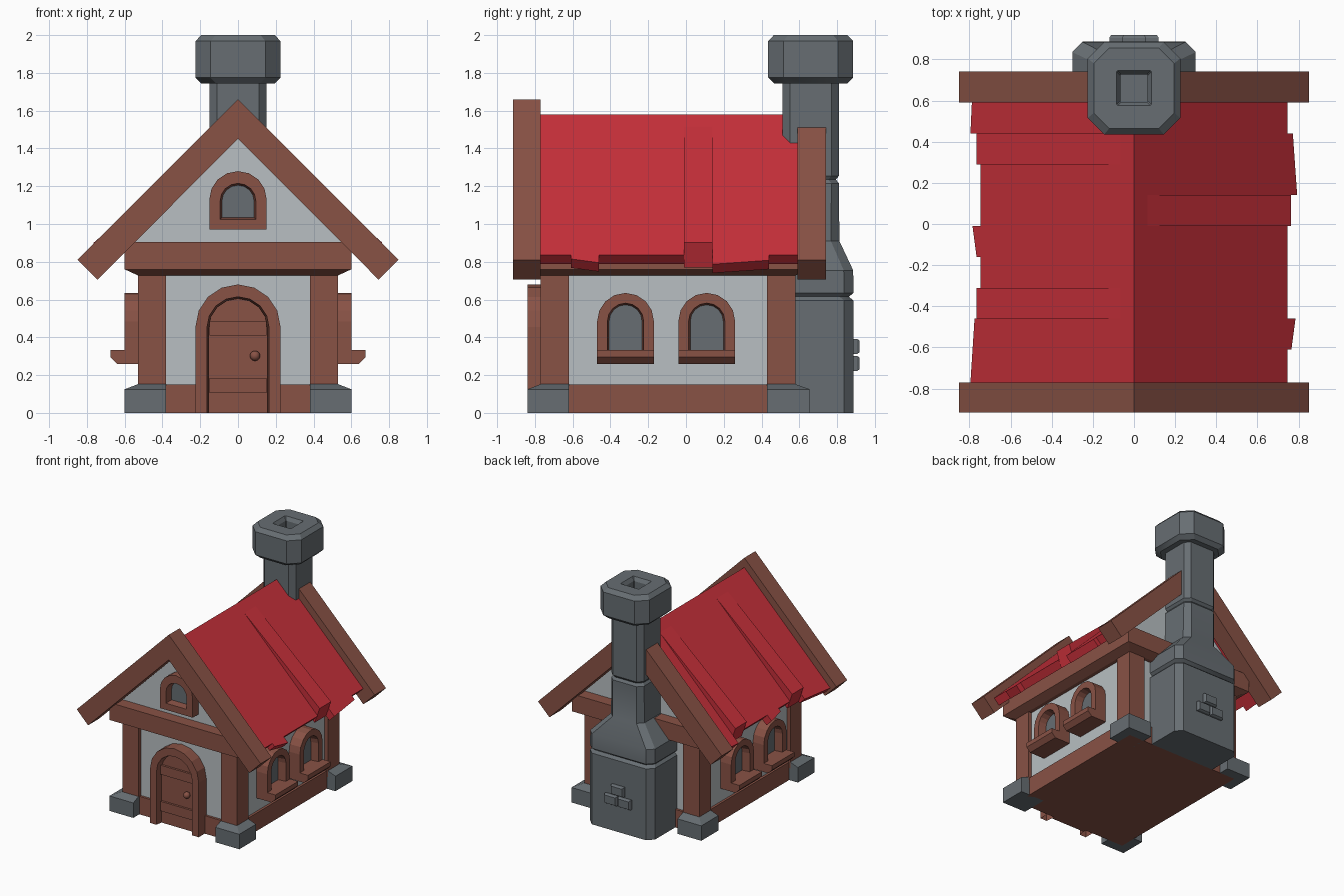
import bpy, bmesh, math

if "Cube" in bpy.data.objects:
    bpy.data.objects.remove(bpy.data.objects["Cube"])


def material(name, rgb):
    m = bpy.data.materials.new(name)
    m.diffuse_color = (*rgb, 1)
    m.use_nodes = True
    m.node_tree.nodes["Principled BSDF"].inputs["Base Color"].default_value = m.diffuse_color
    return m


WOOD = material("brown wood", (0.25, 0.085, 0.06))
STONE = material("grey stone", (0.135, 0.155, 0.17))
WALL = material("pale plaster", (0.48, 0.52, 0.54))
RED = material("red roof", (0.57, 0.029, 0.042))


def loft(name, rings, mat, closed=True, caps=True, torus=False):
    """Skin a list of equal-length point rings."""
    bm = bmesh.new()
    vs = [[bm.verts.new(p) for p in r] for r in rings]
    n = len(vs[0])
    pairs = list(zip(vs, vs[1:])) + ([(vs[-1], vs[0])] if torus else [])
    for a, b in pairs:
        for i in range(n if closed else n - 1):
            j = (i + 1) % n
            bm.faces.new((a[i], a[j], b[j], b[i]))
    if caps:
        bm.faces.new(vs[0])
        bm.faces.new(vs[-1])
    bmesh.ops.recalc_face_normals(bm, faces=bm.faces)
    me = bpy.data.meshes.new(name)
    bm.to_mesh(me)
    bm.free()
    me.materials.append(mat)
    ob = bpy.data.objects.new(name, me)
    bpy.context.collection.objects.link(ob)
    return ob


def rect(x0, x1, y0, y1, z):
    return [(x0, y0, z), (x1, y0, z), (x1, y1, z), (x0, y1, z)]


def box(name, x0, x1, y0, y1, z0, z1, mat):
    return loft(name, [rect(x0, x1, y0, y1, z0), rect(x0, x1, y0, y1, z1)], mat)


def prism(name, pts, y0, y1, mat):
    return loft(name, [[(x, y, z) for x, z in pts] for y in (y0, y1)], mat)


def arch(half, z0, zc, n=8):
    """Arch outline: straight jambs from z0 to zc, then a half circle."""
    top = [(half * math.cos(math.pi * i / n), zc + half * math.sin(math.pi * i / n)) for i in range(n + 1)]
    return [(half, z0)] + top + [(-half, z0)]


def front(u, v, d):
    return (u, -d, v)


def side(s, y):
    return lambda u, v, d: (s * d, y + u, v)


def arch_frame(name, place, outer, inner, deep, back, face, closed):
    rings = [(outer, back), (outer, face), (inner, face), (deep, back)]
    return loft(name, [[place(u, v, d) for u, v in o] for o, d in rings], WOOD,
                closed=closed, caps=False, torus=True)


def arch_panel(name, place, outline, back, face, mat):
    return loft(name, [[place(u, v, d) for u, v in outline] for d in (back, face)], mat)


# Walls, plinth and gable
box("plaster_walls", -.5, .5, -.74, .55, .1, .8, WALL)
box("base_beam", -.52, .52, -.76, .57, 0, .15, WOOD)
prism("gable_walls", [(-.59, .9), (.59, .9), (0, 1.5)], -.74, .55, WALL)

# Corner posts on foundation stones
for sx in (-1, 1):
    for label, yi, yp, yo in (("front", -.62, -.77, -.84), ("back", .43, .58, .655)):
        tag = f"{label}_{'right' if sx > 0 else 'left'}"
        box("post_" + tag, sx * .38, sx * .53, yi, yp, .1, .75, WOOD)
        low = [rect(sx * .38, sx * .6, yi, yo, z) for z in (0, .125)]
        loft("foundation_stone_" + tag, low + [rect(sx * .38, sx * .53, yi, yp, .152)], STONE)

# Beam below the roof with a chamfered lower edge
loft("upper_beam", [rect(-.53, .53, -.77, .58, .728), rect(-.6, .6, -.84, .65, .76),
                    rect(-.6, .6, -.84, .65, .905)], WOOD)

# Gable boards
board = [(0, 1.66), (.85, .81), (.745, .705), (0, 1.45), (-.745, .705), (-.85, .81)]
prism("front_gable_board", board, -.915, -.77, WOOD)
prism("back_gable_board", board, .59, .74, WOOD)

# Roof boards: y start, y end, eave x at start, eave x at end, lift of the eave
right = [(-.77, -.61, .745, .745, 0), (-.61, -.46, .765, .785, 0), (-.46, -.01, .745, .745, 0),
         (-.01, .14, .762, .762, .085), (.14, .44, .793, .772, 0), (.44, .59, .745, .745, 0)]
left = [(-.77, -.46, .795, .775, 0), (-.46, -.31, .765, .765, .085), (-.31, -.16, .745, .745, 0),
        (-.16, -.01, .765, .785, 0), (-.01, .29, .745, .745, 0), (.29, .44, .765, .765, .085),
        (.44, .59, .795, .788, 0)]
for s, boards, tag in ((1, right, "right"), (-1, left, "left")):
    for i, (y0, y1, e0, e1, lift) in enumerate(boards):
        rings = []
        for y, e in ((y0, e0), (y1, e1)):
            z = 1.58 - e
            pts = [(0, 1.58), (.065, 1.515), (e, z + lift), (e - .047, z - .047), (0, 1.486)]
            rings.append([(s * x, y, h) for x, h in pts])
        loft(f"roof_board_{tag}_{i + 1}", rings, RED)

# Door with frame, battens and knob
arch_frame("door_frame", front, arch(.225, 0, .455), arch(.165, 0, .45), arch(.152, 0, .45), .73, .84, False)
arch_panel("door", front, arch(.156, 0, .45), .7, .785, WOOD)
for i, (z0, z1) in enumerate(((.105, .185), (.41, .487))):
    box(f"door_batten_{i + 1}", -.152, .152, -.803, -.75, z0, z1, WOOD)
bpy.ops.mesh.primitive_uv_sphere_add(segments=12, ring_count=8, radius=.027, location=(.09, -.805, .302))
knob = bpy.context.object
knob.name = "door_knob"
knob.data.materials.append(WOOD)
bpy.ops.object.shade_smooth()

# Gable window
arch_frame("gable_window_frame", front, arch(.152, .97, 1.128), arch(.095, 1.025, 1.12),
           arch(.08, 1.038, 1.12), .72, .815, True)
arch_panel("gable_window_pane", front, arch(.088, 1.03, 1.12), .7, .755, STONE)

# Side windows with sills
for s in (-1, 1):
    for y in (-.32, .11):
        tag = f"{'right' if s > 0 else 'left'}_{'front' if y < 0 else 'back'}"
        place = side(s, y)
        arch_frame("window_frame_" + tag, place, arch(.15, .27, .485), arch(.096, .325, .485),
                   arch(.08, .335, .485), .48, .6, True)
        arch_panel("window_pane_" + tag, place, arch(.09, .33, .485), .45, .535, STONE)
        sill = [(.5, .332), (.675, .332), (.675, .295), (.64, .26), (.5, .26)]
        prism("window_sill_" + tag, [(s * x, z) for x, z in sill], y - .15, y + .15, WOOD)


# Chimney from chamfered rings
def octagon(h, y0, y1, c, z):
    return [(-h + c, y0, z), (h - c, y0, z), (h, y0 + c, z), (h, y1 - c, z),
            (h - c, y1, z), (-h + c, y1, z), (-h, y1 - c, z), (-h, y0 + c, z)]


stack = [(.3, .5, .887, .05, 0), (.3, .5, .887, .05, .595), (.28, .5, .862, .05, .615),
         (.3, .5, .887, .05, .635), (.3, .5, .885, .05, .755), (.155, .51, .812, .045, .91),
         (.15, .51, .81, .04, 1.215), (.135, .525, .793, .04, 1.235), (.15, .51, .81, .04, 1.255),
         (.15, .51, .81, .04, 1.76)]
chimney = loft("chimney_stack", [octagon(*r) for r in stack], STONE)

cap = [(.195, .08, 1.745), (.225, .08, 1.775), (.225, .08, 1.968), (.195, .075, 2.0),
       (.085, .006, 2.0), (.066, .004, 1.97), (.066, .004, 1.85)]
top = loft("chimney_cap", [octagon(h, .66 - h, .66 + h, c, z) for h, c, z in cap], STONE)
for ob in (chimney, top):
    bpy.ops.object.select_all(action='DESELECT')
    ob.select_set(True)
    bpy.context.view_layer.objects.active = ob
    bpy.ops.object.shade_smooth_by_angle(angle=math.radians(30))

# Raised bricks on the back of the chimney
for i, (x, z) in enumerate(((0, .352), (-.062, .262), (.062, .262))):
    a, b = rect(x - .058, x + .058, z - .04, z + .04, 0), rect(x - .05, x + .05, z - .032, z + .032, 0)
    loft(f"chimney_brick_{i + 1}", [[(p[0], y, p[1]) for p in r] for r, y in ((a, .87), (a, .905), (b, .918))], STONE)
